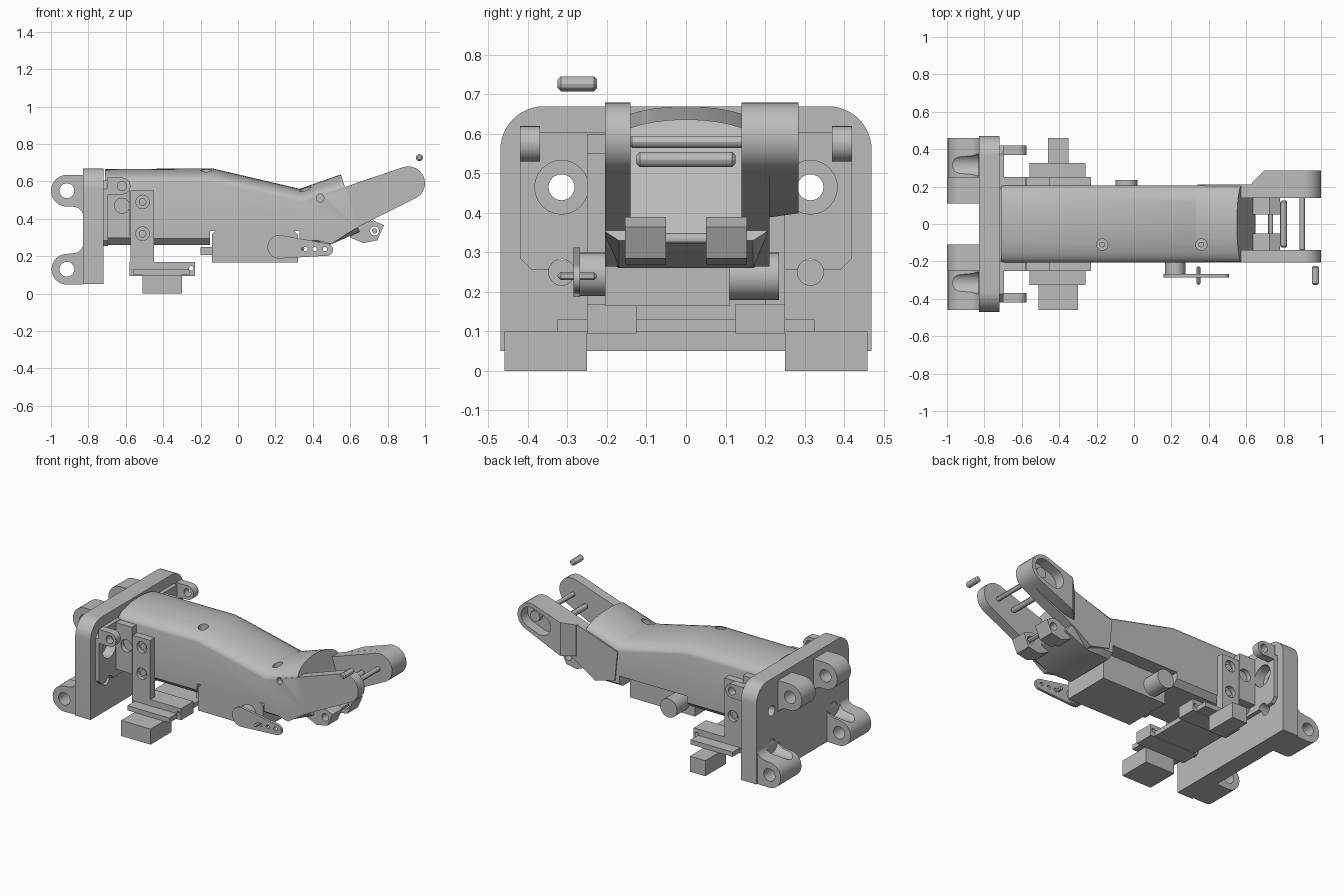
import bpy, bmesh
from math import cos, sin, pi, radians

cube = bpy.data.objects.get("Cube")
if cube:
    bpy.data.objects.remove(cube, do_unlink=True)

grey = bpy.data.materials.new("plain grey")
grey.use_nodes = True
grey.diffuse_color = (0.5, 0.5, 0.5, 1)
grey.node_tree.nodes["Principled BSDF"].inputs["Base Color"].default_value = grey.diffuse_color


def finish(name, bm):
    bmesh.ops.recalc_face_normals(bm, faces=bm.faces)
    mesh = bpy.data.meshes.new(name)
    bm.to_mesh(mesh)
    bm.free()
    ob = bpy.data.objects.new(name, mesh)
    bpy.context.collection.objects.link(ob)
    mesh.materials.append(grey)
    return ob


def loft(name, rings):
    bm = bmesh.new()
    loops = [[bm.verts.new(p) for p in ring] for ring in rings]
    n = len(loops[0])
    for a, b in zip(loops, loops[1:]):
        for i in range(n):
            bm.faces.new((a[i], a[(i + 1) % n], b[(i + 1) % n], b[i]))
    bm.faces.new(loops[0])
    bm.faces.new(loops[-1])
    return finish(name, bm)


def place(axis, p, d):
    return {"x": (d, p[0], p[1]), "y": (p[0], d, p[1]), "z": (p[0], p[1], d)}[axis]


def prism(name, axis, pts, lo, hi):
    lo, hi = min(lo, hi), max(lo, hi)
    return loft(name, [[place(axis, p, d) for p in pts] for d in (lo, hi)])


def arc(cx, cy, r, a0, a1, n=12):
    angles = [radians(a0 + (a1 - a0) * i / n) for i in range(n + 1)]
    return [(cx + r * cos(a), cy + r * sin(a)) for a in angles]


def rod(name, axis, cx, cy, r, lo, hi, n=24):
    return prism(name, axis, arc(cx, cy, r, 0, 360, n)[:-1], lo, hi)


def pin(name, cx, cz, r, lo, hi):
    # Rod along y with chamfered ends
    c = 0.008
    steps = ((lo, r - c), (lo + c, r), (hi - c, r), (hi, r - c))
    return loft(name, [[(x, y, z) for x, z in arc(cx, cz, q, 0, 360, 12)[:-1]]
                       for y, q in steps])


def box(name, x0, x1, y0, y1, z0, z1):
    return prism(name, "z", [(x0, y0), (x1, y0), (x1, y1), (x0, y1)], z0, z1)


def cut(ob, *cutters):
    bpy.context.view_layer.objects.active = ob
    for c in cutters:
        c.hide_render = True
        m = ob.modifiers.new("cut", "BOOLEAN")
        m.operation, m.solver, m.object = "DIFFERENCE", "EXACT", c
        bpy.ops.object.modifier_apply(modifier=m.name)
        bpy.data.objects.remove(c, do_unlink=True)
    return ob


# Mounting plate with rounded top corners
plate = prism("mount_plate", "x",
              [(-0.47, 0.05), (0.47, 0.05)] + arc(0.36, 0.56, 0.11, 0, 90)
              + arc(-0.36, 0.56, 0.11, 90, 180), -0.83, -0.72)
flange = prism("mount_flange", "x",
               [(-0.39, 0.255), (0.39, 0.255), (0.42, 0.285), (0.42, 0.56), (0.375, 0.605),
                (-0.375, 0.605), (-0.42, 0.56), (-0.42, 0.285)], -0.72, -0.695)
for s in (-1, 1):
    cut(plate, rod("c", "x", s * 0.315, 0.465, 0.033, -0.9, -0.6),
        rod("c", "x", s * 0.315, 0.25, 0.033, -0.9, -0.6),
        rod("c", "x", s * 0.315, 0.465, 0.068, -0.76, -0.6))
    cut(flange, rod("c", "x", s * 0.315, 0.465, 0.068, -0.76, -0.6),
        rod("c", "x", s * 0.315, 0.25, 0.033, -0.9, -0.6))

for s, side in ((-1, "right"), (1, "left")):
    # Hinge lugs behind the plate, flared where they meet it
    upper = prism("upper_hinge_lug_" + side, "y",
                  [(-0.825, 0.635)] + arc(-0.915, 0.55, 0.085, 90, 270)
                  + arc(-0.885, 0.405, 0.06, 90, 0, 6) + [(-0.825, 0.4)], s * 0.11, s * 0.25)
    cut(upper, rod("c", "y", -0.915, 0.55, 0.04, -1, 1))
    lower = prism("lower_hinge_lug_" + side, "y",
                  [(-0.825, 0.28)] + arc(-0.885, 0.275, 0.06, 0, -90, 6)
                  + arc(-0.915, 0.13, 0.082, 90, 270) + [(-0.825, 0.05)], s * 0.25, s * 0.46)
    cut(lower, rod("c", "y", -0.915, 0.13, 0.04, -1, 1),
        rod("c", "x", s * 0.315, 0.25, 0.06, -1.1, -0.831))
    # Small ear on the flange
    ear = prism("flange_ear_" + side, "y",
                [(-0.70, 0.53)] + arc(-0.62, 0.575, 0.045, -90, 90) + [(-0.70, 0.62)],
                s * 0.37, s * 0.42)
    cut(ear, rod("c", "y", -0.62, 0.575, 0.025, -1, 1))
    # Cheek block and strap with two screw holes
    cheek = box("cheek_block_" + side, -0.70, -0.58, *sorted((s * 0.19, s * 0.25)), 0.30, 0.60)
    cut(cheek, rod("c", "y", -0.62, 0.47, 0.04, s * 0.22, s * 0.3))
    strap = box("strap_" + side, -0.575, -0.45, *sorted((s * 0.2, s * 0.25)), 0.13, 0.55)
    for z in (0.49, 0.32):
        cut(strap, rod("c", "y", -0.51, z, 0.036, s * 0.225, s * 0.3))
        screw = rod("strap_screw_" + side, "y", -0.51, z, 0.02, s * 0.2, s * 0.235)
    # Stepped foot ends of the lower crossbar
    foot = box("foot_collar_" + side, -0.58, -0.23, *sorted((s * 0.125, s * 0.25)), 0.095, 0.17)
    cut(foot, rod("c", "y", -0.56, 0.135, 0.012, -1, 1), rod("c", "y", -0.25, 0.135, 0.012, -1, 1))
    half = 0.105 if s < 0 else 0.055
    box("foot_block_" + side, -0.405 - half, -0.405 + half, *sorted((s * 0.25, s * 0.46)), 0, 0.1)
box("foot_crossbar", -0.56, -0.26, -0.325, 0.325, 0.1, 0.13)


# Arm body: arched cross-section swept along three joints
def section(top, side, bottom):
    ring = []
    for y, k in ((-0.17, 0), (0.17, 0), (0.205, 0.1)):
        ring.append((bottom[0] + (side[0] - bottom[0]) * k, y,
                     bottom[1] + (side[1] - bottom[1]) * k))
    for i in range(17):
        a = pi * i / 16
        k = sin(a)
        ring.append((side[0] + (top[0] - side[0]) * k, 0.205 * cos(a),
                     side[1] + (top[1] - side[1]) * k))
    x, _, z = ring[2]
    ring.append((x, -0.205, z))
    return ring


body = loft("arm_body", [
    section((-0.71, 0.665), (-0.71, 0.6), (-0.71, 0.26)),
    section((-0.14, 0.67), (-0.14, 0.60), (-0.14, 0.26)),
    section((0.33, 0.56), (0.34, 0.49), (0.49, 0.26)),
    section((0.55, 0.637), (0.575, 0.56), (0.65, 0.33))])
cut(body, box("c", -0.15, 0.33, -0.5, 0.5, 0.1, 0.335),
    rod("c", "z", -0.17, -0.11, 0.03, 0.58, 0.9), rod("c", "z", 0.36, -0.11, 0.03, 0.5, 0.9),
    rod("c", "y", 0.44, 0.51, 0.022, -0.3, -0.17))
for x, z in ((-0.17, 0.625), (0.36, 0.53)):
    rod("top_screw", "z", x, -0.11, 0.015, z - 0.06, z - 0.005)

# Fork: slim prong on one side, wide prong with gear pocket on the other
tip = arc(0.91, 0.59, 0.09, -70, 110)
prong = [(0.36, 0.30), (0.50, 0.265), (0.63, 0.35)] + tip + [(0.34, 0.49)]
slim = prism("slim_prong", "y", prong, -0.205, -0.14)
cut(slim, rod("c", "y", 0.44, 0.51, 0.02, -0.3, -0.17))
wide = prism("wide_prong", "y", prong, 0.14, 0.212)
boss = prism("wide_prong_boss", "y", [(0.63, 0.39), (0.70, 0.40)] + tip + [(0.63, 0.59)],
             0.205, 0.285)
cut(boss, prism("c", "z", [(0.60, 0.206), (0.63, 0.22), (0.70, 0.29), (0.60, 0.29)], 0.1, 0.9),
    prism("c", "y", arc(0.91, 0.59, 0.065, -70, 110) + arc(0.83, 0.56, 0.065, 110, 290),
          0.22, 0.4))
rod("prong_gear", "y", 0.90, 0.585, 0.035, 0.2, 0.25, 10)

# Cross pins
pin("tendon_pin", 0.80, 0.535, 0.019, -0.125, 0.125)
pin("hinge_pin", 0.90, 0.58, 0.015, -0.145, 0.205)
pin("loose_pin", 0.97, 0.727, 0.019, -0.325, -0.225)

# Knuckles under the fork
for s, side in ((-1, "right"), (1, "left")):
    knuckle = prism("knuckle_" + side, "y",
                    [(0.60, 0.30), (0.67, 0.27), (0.745, 0.285), (0.78, 0.365),
                     (0.725, 0.39), (0.60, 0.36)], s * 0.05, s * 0.155)
    cut(knuckle, rod("c", "y", 0.73, 0.335, 0.024, -1, 1))
rod("knuckle_pin", "y", 0.73, 0.335, 0.014, -0.08, 0.08, 12)

# Motor with rear drum, cable plug and slotted horn
prism("motor_body", "y", [(-0.14, 0.165), (0.32, 0.165), (0.32, 0.315), (0.30, 0.335),
                          (-0.12, 0.335), (-0.14, 0.315)], -0.205, 0.11)
rod("motor_drum", "y", -0.04, 0.24, 0.06, 0.1, 0.235)
box("cable_plug", -0.2, -0.13, -0.14, -0.08, 0.205, 0.25)
rod("horn_hub", "y", 0.22, 0.245, 0.055, -0.275, -0.2)
horn = prism("motor_horn", "y", arc(0.22, 0.25, 0.063, 85, 265) + arc(0.475, 0.235, 0.033, -95, 85),
             -0.285, -0.268)
cut(horn, *[rod("c", "y", x, 0.238, 0.012, -1, 1, 12) for x in (0.36, 0.41, 0.465)])
pin("horn_pin", 0.345, 0.24, 0.01, -0.325, -0.225)

# Smooth rounded surfaces, keep edges crisp
bpy.ops.object.select_all(action="DESELECT")
for ob in bpy.context.scene.objects:
    if ob.type == "MESH":
        ob.select_set(True)
        bpy.context.view_layer.objects.active = ob
bpy.ops.object.shade_smooth_by_angle(angle=radians(30))
